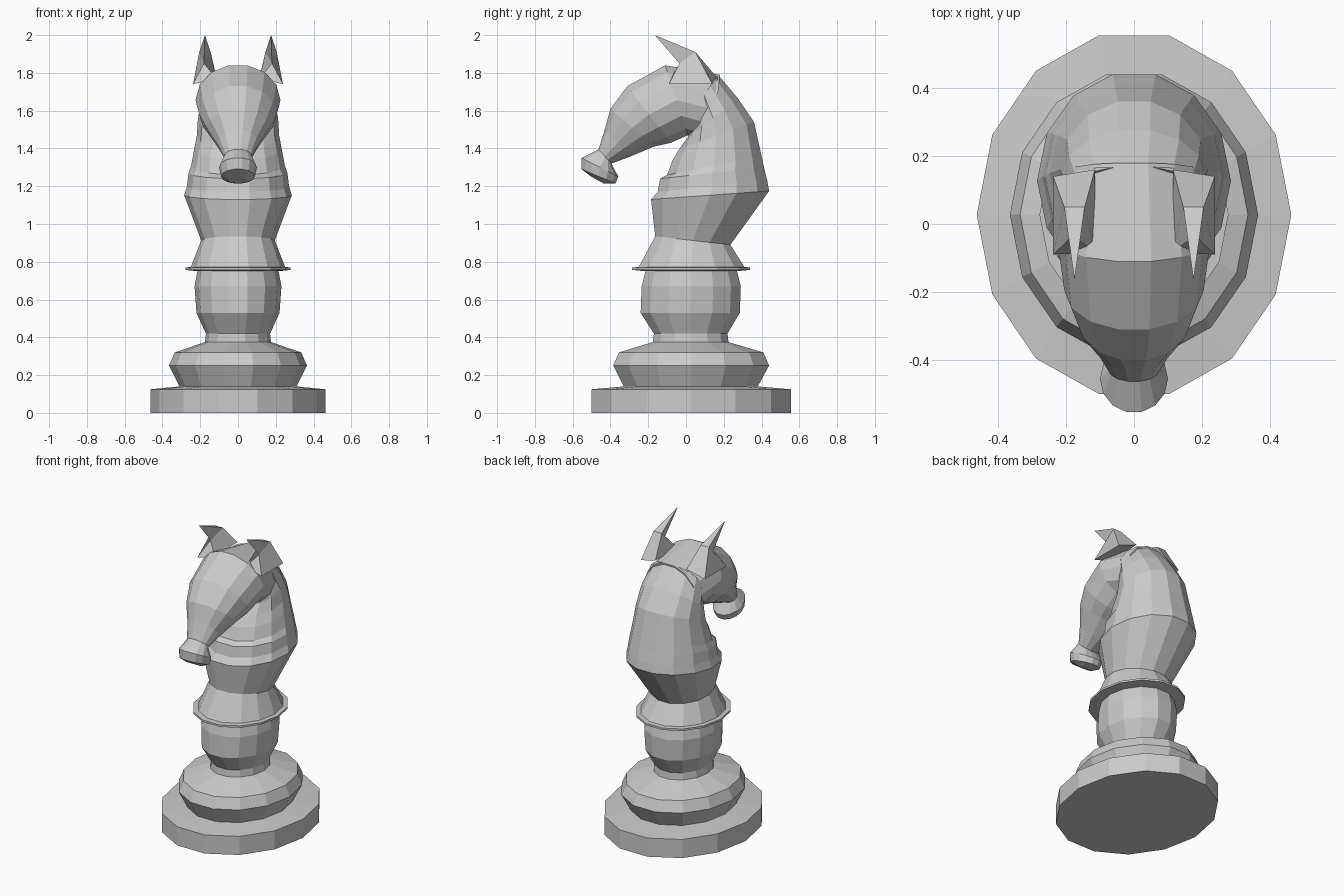
import bpy, bmesh, math
from mathutils import Vector

SIDES = 14


def make_object(name, bm):
    bmesh.ops.recalc_face_normals(bm, faces=bm.faces)
    mesh = bpy.data.meshes.new(name)
    bm.to_mesh(mesh)
    bm.free()
    obj = bpy.data.objects.new(name, mesh)
    bpy.context.collection.objects.link(obj)
    return obj


def loft(name, sections):
    """Skin 14-sided rings; each section is (y, z) of one end, (y, z) of the other, half width."""
    bm = bmesh.new()
    rings = []
    flat = math.sin(math.tau * 3 / SIDES)   # rings have a flat side front and back
    for y0, z0, y1, z1, w in sections:
        a, b = Vector((0, y0, z0)), Vector((0, y1, z1))
        mid, axis = (a + b) / 2, (b - a) / (2 * flat)
        rings.append([bm.verts.new(mid + axis * math.sin(t) + Vector((w * math.cos(t), 0, 0)))
                      for t in (math.tau * k / SIDES for k in range(SIDES))])
    for r, s in zip(rings, rings[1:]):
        for i in range(SIDES):
            j = (i + 1) % SIDES
            bm.faces.new((r[i], r[j], s[j], s[i]))
    bm.faces.new(rings[0][::-1])
    bm.faces.new(rings[-1])
    return make_object(name, bm)


def level(z, front, back, w):
    return (front, z, back, z, w)


# Stepped base and turned stem
loft("base_and_stem", [
    level(0.00, -0.50, 0.555, 0.4625),
    level(0.125, -0.50, 0.555, 0.4625),
    level(0.14, -0.33, 0.38, 0.31),
    level(0.25, -0.385, 0.44, 0.365),
    level(0.32, -0.355, 0.41, 0.335),
    level(0.375, -0.175, 0.225, 0.175),
    level(0.42, -0.17, 0.22, 0.17),
    level(0.53, -0.24, 0.285, 0.22),
    level(0.67, -0.235, 0.29, 0.23),
    level(0.75, -0.215, 0.27, 0.215),
    level(0.757, -0.285, 0.34, 0.278),
    level(0.77, -0.285, 0.34, 0.278),
    level(0.772, -0.25, 0.31, 0.25),
    (-0.163, 0.935, 0.235, 0.89, 0.195),
])

# Arched chest and neck
loft("neck", [
    (-0.163, 0.935, 0.235, 0.89, 0.195),
    (-0.185, 1.13, 0.44, 1.175, 0.285),
    (-0.15, 1.17, 0.43, 1.23, 0.27),
    (-0.137, 1.24, 0.413, 1.30, 0.262),
    (-0.10, 1.26, 0.40, 1.36, 0.248),
    (-0.07, 1.34, 0.38, 1.45, 0.232),
    (-0.037, 1.395, 0.36, 1.54, 0.218),
    (0.01, 1.46, 0.275, 1.665, 0.212),
    (0.02, 1.58, 0.17, 1.79, 0.185),
])

# Head, tapering to the nose
loft("head", [
    (0.14, 1.42, 0.18, 1.79, 0.19),
    (0.01, 1.47, -0.11, 1.84, 0.225),
    (-0.08, 1.43, -0.31, 1.73, 0.205),
    (-0.17, 1.41, -0.40, 1.61, 0.165),
    (-0.30, 1.355, -0.43, 1.50, 0.11),
    (-0.395, 1.32, -0.463, 1.395, 0.075),
])

# Rounded muzzle
loft("muzzle", [
    (-0.395, 1.32, -0.463, 1.395, 0.075),
    (-0.358, 1.25, -0.553, 1.35, 0.10),
    (-0.374, 1.215, -0.553, 1.29, 0.09),
    (-0.437, 1.215, -0.50, 1.25, 0.05),
])

# Pointed ears with a hollow front, mirrored
for side, name in ((1, "ear_right"), (-1, "ear_left")):
    bm = bmesh.new()
    points = [(0.175, -0.165, 2.0),                            # tip
              (0.145, 0.05, 1.91), (0.205, 0.05, 1.91),        # ridge
              (0.115, 0.16, 1.78), (0.238, 0.14, 1.74),        # back base
              (0.115, -0.08, 1.77), (0.238, -0.09, 1.74),      # front base
              (0.18, -0.035, 1.85)]                            # hollow
    v = [bm.verts.new((x * side, y, z)) for x, y, z in points]
    for face in ((0, 1, 2), (1, 3, 4, 2), (0, 7, 1), (1, 7, 5, 3),
                 (0, 2, 7), (2, 4, 6, 7), (7, 6, 5), (3, 5, 6, 4)):
        bm.faces.new([v[i] for i in face])
    make_object(name, bm)
